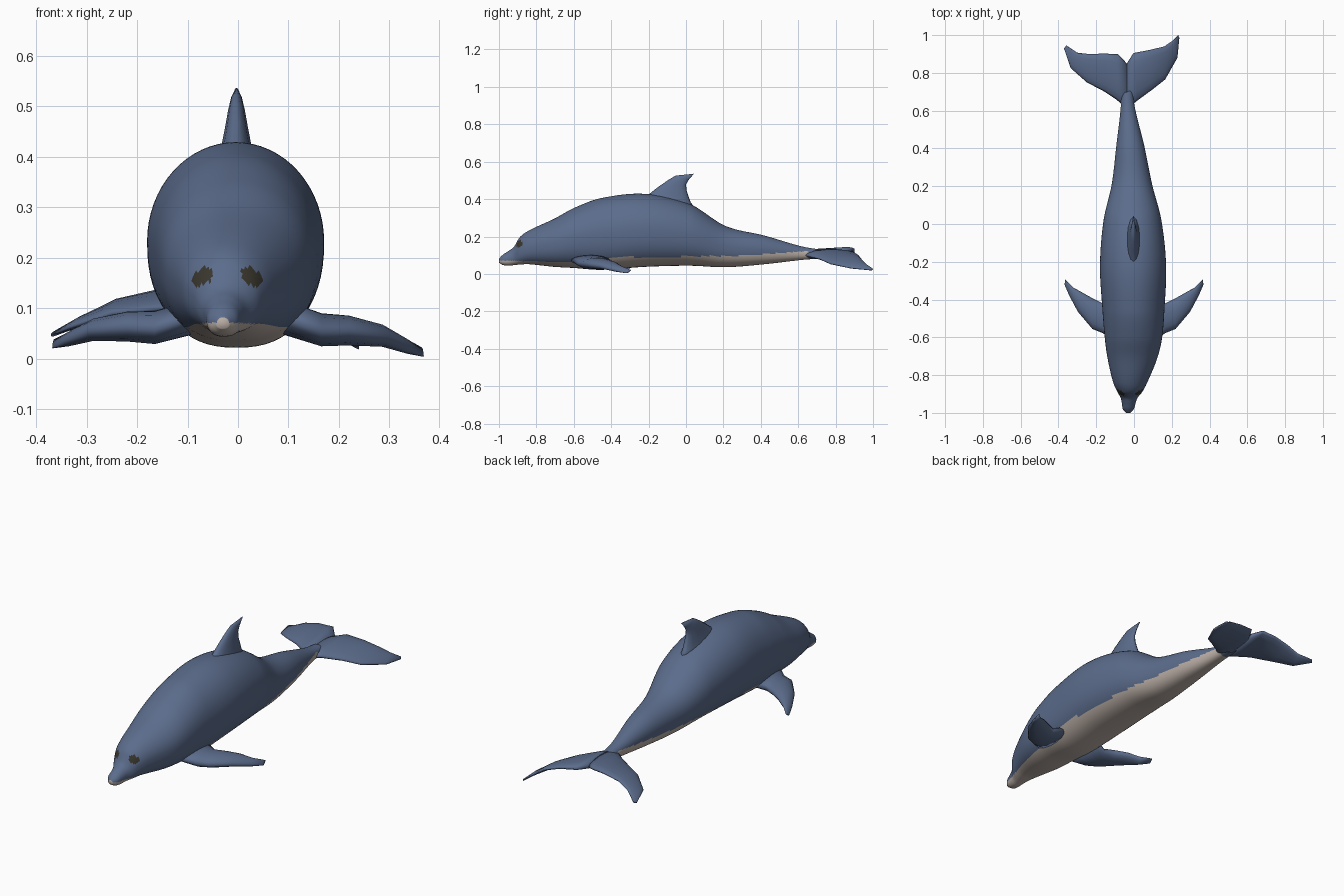
import bpy, bmesh, math
from mathutils import Vector as V

if "Cube" in bpy.data.objects:
    bpy.data.objects.remove(bpy.data.objects["Cube"])


def material(name, rgb):
    m = bpy.data.materials.new(name)
    m.diffuse_color = (*rgb, 1)
    m.use_nodes = True
    m.node_tree.nodes["Principled BSDF"].inputs["Base Color"].default_value = m.diffuse_color
    return m


BLUE = material("slate blue skin", (0.105, 0.15, 0.26))
BELLY = material("pale belly", (0.50, 0.43, 0.385))
EYE = material("dark eye", (0.04, 0.037, 0.026))


def loft(name, rings, mats, rule=None):
    """Skin a closed tube through rings of points and cap both ends."""
    bm = bmesh.new()
    loops = [[bm.verts.new(p) for p in ring] for ring in rings]
    n = len(loops[0])
    for a, b in zip(loops, loops[1:]):
        for i in range(n):
            j = (i + 1) % n
            bm.faces.new((a[i], a[j], b[j], b[i]))
    bm.faces.new(loops[0])
    bm.faces.new(loops[-1])
    bmesh.ops.recalc_face_normals(bm, faces=bm.faces)
    for f in bm.faces:
        f.smooth = True
        if rule:
            f.material_index = rule(f.calc_center_median())
    me = bpy.data.meshes.new(name)
    bm.to_mesh(me)
    bm.free()
    for m in mats:
        me.materials.append(m)
    ob = bpy.data.objects.new(name, me)
    bpy.context.collection.objects.link(ob)
    return ob


def linear(table, x):
    for (x0, v0), (x1, v1) in zip(table, table[1:]):
        if x <= x1:
            return v0 + (v1 - v0) * (x - x0) / (x1 - x0)
    return table[-1][1]


# Body stations: y, centre x, half width, bottom z, top z
BODY = [
    (-1.0, -.03, .012, .060, .082), (-.98, -.03, .029, .048, .102),
    (-.95, -.028, .036, .044, .122), (-.92, -.026, .045, .047, .145),
    (-.89, -.022, .065, .050, .195), (-.84, -.02, .090, .052, .232),
    (-.705, -.008, .133, .038, .295), (-.6, -.003, .152, .032, .352),
    (-.455, -.003, .164, .022, .405), (-.22, -.005, .175, .038, .428),
    (.02, -.008, .153, .044, .374), (.21, -.011, .107, .036, .257),
    (.42, -.02, .073, .052, .205), (.62, -.033, .037, .075, .147),
    (.75, -.038, .028, .085, .126), (.82, -.04, .010, .095, .115)]


def slope(i, k):
    a, b = BODY[max(i - 1, 0)], BODY[min(i + 1, len(BODY) - 1)]
    return (b[k] - a[k]) / (b[0] - a[0])


def station(i, t):
    """Cubic blend between body stations i and i + 1."""
    a, b = BODY[i], BODY[i + 1]
    h = b[0] - a[0]
    out = [a[0] + h * t]
    for k in range(1, 5):
        out.append((2*t**3 - 3*t**2 + 1) * a[k] + (3*t**2 - 2*t**3) * b[k]
                   + h * ((t**3 - 2*t**2 + t) * slope(i, k) + (t**3 - t**2) * slope(i + 1, k)))
    return out


def section(y, cx, w, lo, hi, n=64):
    ring = []
    for i in range(n):
        a = 2 * math.pi * i / n
        c, s = math.cos(a), math.sin(a)
        e = 1.0 if s > 0 else 0.84          # flatter underside
        x = math.copysign(abs(c) ** e, c) * w
        z = math.copysign(abs(s) ** e, s) * (hi - lo) / 2
        ring.append(V((cx + x, y, (hi + lo) / 2 + z)))
    return ring


BELLY_LINE = [(-1.01, .072), (-.9, .07), (-.6, .062), (-.3, .09), (.3, .098), (.64, .122)]


def body_colour(c):
    if (c.y + .892) ** 2 + (c.z - .162) ** 2 < .019 ** 2 and abs(c.x + .022) > .03:
        return 2
    return 1 if c.y < .66 and c.z < linear(BELLY_LINE, c.y) else 0


rings = []
for i in range(len(BODY) - 1):
    count = max(6, round((BODY[i + 1][0] - BODY[i][0]) / .012))
    rings += [section(*station(i, k / count)) for k in range(count)]
rings.append(section(*BODY[-1]))
loft("body", rings, [BLUE, BELLY, EYE], body_colour)


def fin(name, stations, up, n=14):
    """Blade through stations of (leading point, trailing point, thickness)."""
    up = V(up)
    out = []
    for lead, trail, t in stations:
        mid, half = (V(lead) + V(trail)) / 2, (V(lead) - V(trail)) / 2
        out.append([mid + half * math.cos(2 * math.pi * i / n)
                    + up * (t / 2 * math.sin(2 * math.pi * i / n)) for i in range(n)])
    return loft(name, out, [BLUE])


# Pectoral flippers, mirrored; the left one is carried slightly higher
FLIPPER = [((.09, -.63, .085), (.09, -.39, .08), .07),
           ((.165, -.578, .055), (.165, -.42, .06), .066),
           ((.22, -.556, .055), (.22, -.393, .057), .06),
           ((.297, -.465, .043), (.27, -.365, .05), .045),
           ((.345, -.375, .02), (.32, -.337, .032), .03),
           ((.368, -.32, .006), (.364, -.295, .02), .012)]
for side, s, lift in (("right", 1, 0), ("left", -1, .06)):
    fin(side + "_flipper",
        [((s * a[0], a[1], a[2] + lift * (abs(a[0]) - .09)),
          (s * b[0], b[1], b[2] + lift * (abs(b[0]) - .09)), t)
         for a, b, t in FLIPPER], (0, 0, 1))

# Dorsal fin
fin("dorsal_fin", [((-.003, -.28, .38), (-.003, .07, .32), .10),
                   ((-.003, -.2, .425), (-.003, .024, .385), .066),
                   ((-.003, -.145, .468), (-.003, .003, .447), .046),
                   ((-.003, -.095, .502), (-.003, .0, .478), .034),
                   ((-.003, -.055, .526), (-.003, .015, .504), .022),
                   ((-.003, .015, .533), (-.003, .043, .536), .006)], (1, 0, 0))

# Tail flukes, twisted so the left one sits higher
ROOT = ((-.036, .61, .105), (-.038, .85, .112), .055)
fin("right_fluke", [ROOT,
                    ((.02, .655, .098), (-.003, .905, .112), .045),
                    ((.095, .71, .082), (.085, .922, .1), .036),
                    ((.165, .765, .057), (.16, .94, .078), .03),
                    ((.23, .88, .032), (.2, .967, .05), .02),
                    ((.24, .985, .022), (.234, 1.0, .026), .01)], (0, 0, 1))
fin("left_fluke", [ROOT,
                   ((-.095, .66, .1), (-.085, .9, .135), .04),
                   ((-.155, .70, .1), (-.16, .902, .13), .034),
                   ((-.25, .75, .09), (-.24, .9, .112), .028),
                   ((-.335, .825, .062), (-.3, .907, .082), .02),
                   ((-.371, .93, .047), (-.358, .945, .052), .01)], (0, 0, 1))
